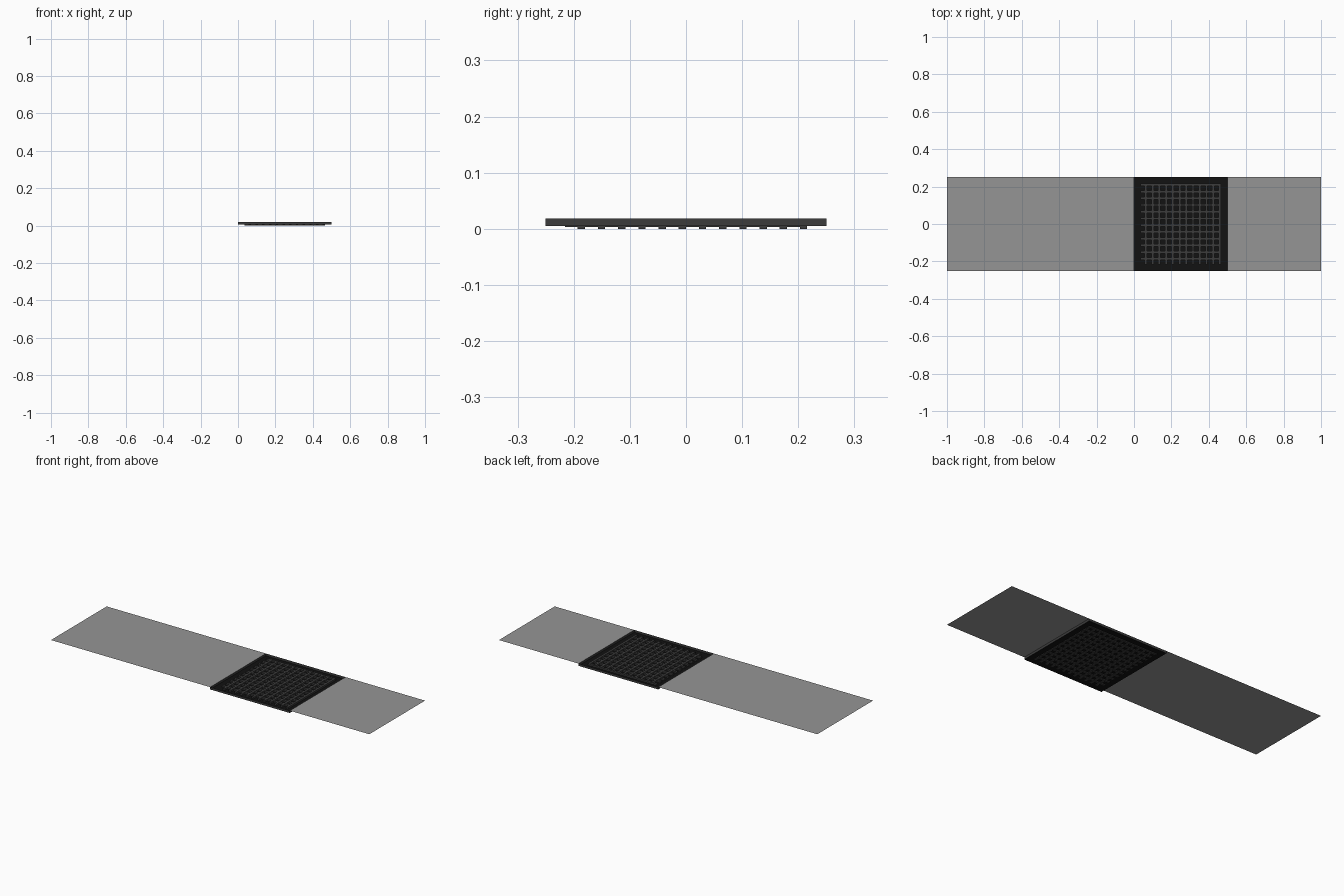
import bpy, bmesh
from mathutils import Matrix, Vector

if "Cube" in bpy.data.objects:
    bpy.data.objects.remove(bpy.data.objects["Cube"])

TOP, EDGE, BORDER = 0.018, 0.0147, 0.012


def material(name, v):
    m = bpy.data.materials.new(name)
    m.diffuse_color = (v, v, v, 1)
    m.use_nodes = True
    m.node_tree.nodes["Principled BSDF"].inputs["Base Color"].default_value = m.diffuse_color
    return m


GREY, DARK, BLACK = material("grey", 0.3), material("dark", 0.045), material("black", 0.006)


def finish(bm, name, mats):
    me = bpy.data.meshes.new(name)
    bm.to_mesh(me)
    bm.free()
    for m in mats:
        me.materials.append(m)
    ob = bpy.data.objects.new(name, me)
    bpy.context.collection.objects.link(ob)


def set_z(face, z):
    for v in face.verts:
        v.co.z = z


def panel(name, x0, x1, y0, y1, tray=False):
    """Thin plate with a sloped dark border; optionally a recessed tray."""
    bm = bmesh.new()
    f = bm.faces.new([bm.verts.new(p) for p in
                      ((x0, y0, EDGE), (x1, y0, EDGE), (x1, y1, EDGE), (x0, y1, EDGE))])
    bm.normal_update()
    rim = bmesh.ops.inset_region(bm, faces=[f], thickness=BORDER)["faces"]
    set_z(f, TOP)
    for r in rim:
        r.material_index = 1
    if tray:
        bm.normal_update()
        bmesh.ops.inset_region(bm, faces=[f], thickness=0.034 - BORDER)
        f = bmesh.ops.extrude_discrete_faces(bm, faces=[f])["faces"][0]
        set_z(f, 0.005)
        for e in f.edges:
            for wall in e.link_faces:
                wall.material_index = 1
        f.material_index = 2
    finish(bm, name, [GREY, DARK, BLACK])


# Floor panels
H = 0.25
for col, x in enumerate((-1, -0.5, -0.25)):
    panel(f"small_panel_front_{col}", x, x + 0.25, -H, 0)
    panel(f"small_panel_back_{col}", x, x + 0.25, 0, H)
panel("half_panel", -0.75, -0.5, -H, H)
panel("large_panel", 0.5, 1, -H, H)
panel("grate_panel", 0, 0.5, -H, H, tray=True)

# Crossed grating bars, the last bar of each row flush with the tray edge
N, SIZE, WIDTH = 12, 0.432, 0.013
PITCH = SIZE / N


def bars(name, along_x, z0, z1):
    bm = bmesh.new()
    for i in range(N):
        off = -SIZE / 2 + (i + 1) * PITCH - WIDTH / 2
        if along_x:
            c, s = (0.25, off), (SIZE, WIDTH)
        else:
            c, s = (0.25 + off, 0), (WIDTH, SIZE)
        bmesh.ops.create_cube(bm, size=1, matrix=Matrix.LocRotScale(
            Vector((*c, (z0 + z1) / 2)), None, Vector((*s, z1 - z0))))
    finish(bm, name, [DARK])


bars("grate_lower_bars", True, 0.0, 0.0135)
bars("grate_upper_bars", False, 0.0035, 0.015)
